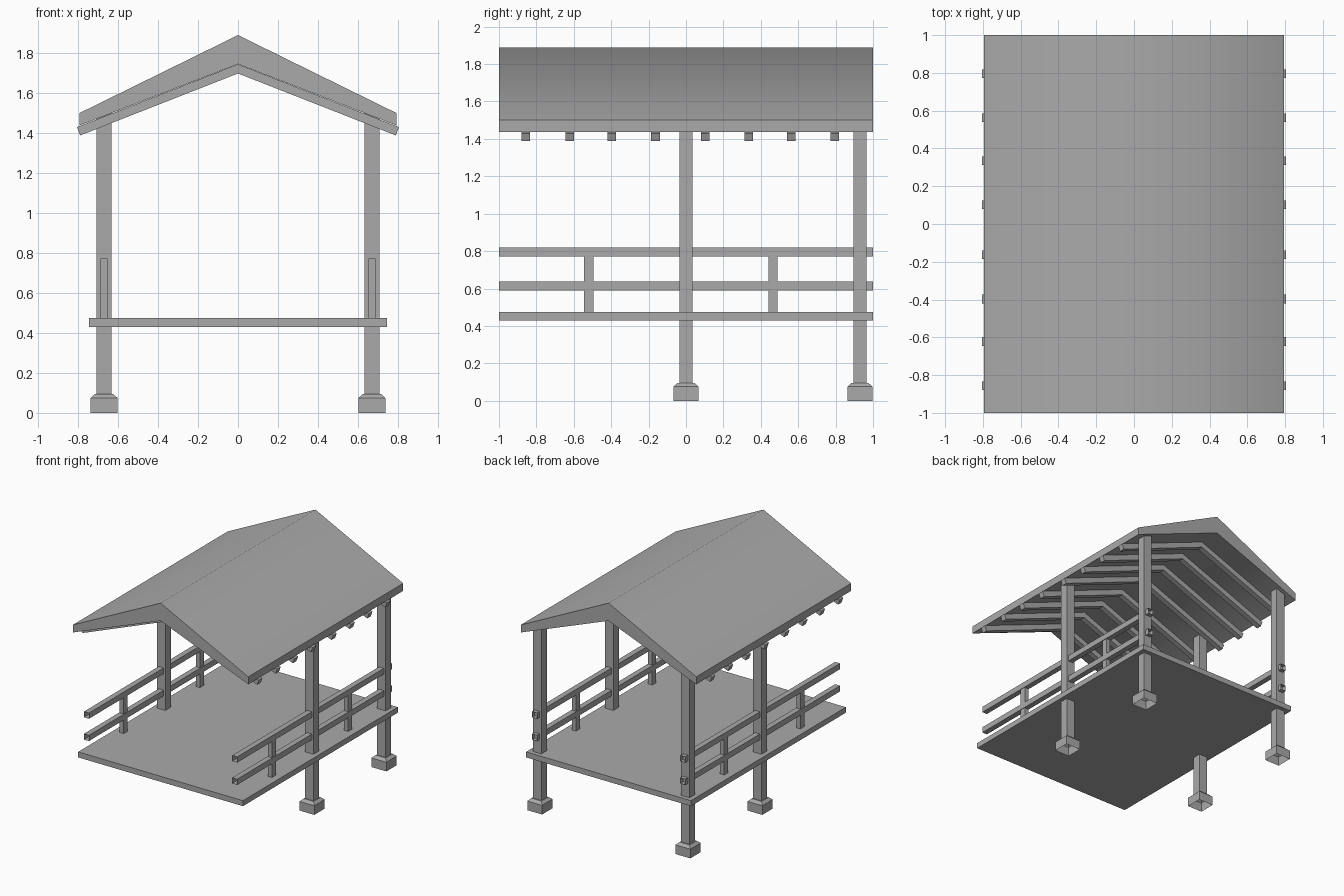
import bpy, bmesh, math

cube = bpy.data.objects.get("Cube")
if cube:
    bpy.data.objects.remove(cube, do_unlink=True)

grey = bpy.data.materials.new("plain_grey")
grey.use_nodes = True
grey.diffuse_color = (0.4, 0.4, 0.4, 1)
grey.node_tree.nodes["Principled BSDF"].inputs["Base Color"].default_value = (0.4, 0.4, 0.4, 1)


def finish(name, bm):
    """Turn a bmesh into a named, coloured object."""
    mesh = bpy.data.meshes.new(name)
    bm.to_mesh(mesh)
    bm.free()
    mesh.materials.append(grey)
    obj = bpy.data.objects.new(name, mesh)
    bpy.context.collection.objects.link(obj)
    return obj


def box(name, x, y, z, open_ends=False):
    """Box from (low, high) ranges; open_ends leaves off the two y faces."""
    bm = bmesh.new()
    bmesh.ops.create_cube(bm, size=1)
    for v in bm.verts:
        for i, (low, high) in enumerate((x, y, z)):
            v.co[i] = high if v.co[i] > 0 else low
    if open_ends:
        bm.normal_update()
        ends = [f for f in bm.faces if abs(f.normal.y) > 0.9]
        bmesh.ops.delete(bm, geom=ends, context='FACES_ONLY')
    return finish(name, bm)


def gable(name, profile, y0, y1):
    """Extrude a right-half profile, mirrored over the ridge, along y."""
    bm = bmesh.new()
    # profile runs ridge top, eave points, ridge bottom
    outline = profile + [(-x, z) for x, z in reversed(profile[1:-1])]
    face = bm.faces.new([bm.verts.new((x, y0, z)) for x, z in outline])
    new = bmesh.ops.extrude_face_region(bm, geom=[face])["geom"]
    moved = [g for g in new if isinstance(g, bmesh.types.BMVert)]
    bmesh.ops.translate(bm, verts=moved, vec=(0, y1 - y0, 0))
    # split the end faces at the ridge so that they are convex
    for y in (y0, y1):
        ridge = [v for v in bm.verts if abs(v.co.x) < 1e-5 and abs(v.co.y - y) < 1e-4]
        bmesh.ops.connect_verts(bm, verts=ridge)
    bmesh.ops.recalc_face_normals(bm, faces=bm.faces)
    return finish(name, bm)


def around(centre, half):
    return (centre - half, centre + half)


def footing(name, x, y):
    """Concrete block with a bevelled top, open underneath."""
    bm = bmesh.new()
    rings = []
    for half, z in ((0.067, 0), (0.067, 0.075), (0.045, 0.095)):
        rings.append([bm.verts.new((x + sx * half, y + sy * half, z))
                      for sx, sy in ((-1, -1), (1, -1), (1, 1), (-1, 1))])
    for low, high in zip(rings, rings[1:]):
        for i in range(4):
            j = (i + 1) % 4
            bm.faces.new((low[i], low[j], high[j], high[i]))
    bm.faces.new(rings[-1])
    finish(name, bm)


# Floor
box("deck", (-0.745, 0.745), (-1, 1), (0.43, 0.475))

# Roof, softly shaded over the ridge
roof = gable("roof", [(0, 1.89), (0.793, 1.5), (0.793, 1.438), (0, 1.745)], -1, 1)
bpy.ops.object.select_all(action='DESELECT')
roof.select_set(True)
bpy.context.view_layer.objects.active = roof
bpy.ops.object.shade_smooth_by_angle(angle=math.radians(58))

# Rafters below the roof
for y in (-0.857, -0.622, -0.397, -0.163, 0.102, 0.335, 0.563, 0.796):
    gable("rafter", [(0, 1.744), (0.805, 1.43), (0.79, 1.388), (0, 1.698)],
          y - 0.023, y + 0.023)

# Posts, footings and railings on both sides
for side, label in ((-1, "right"), (1, "left")):
    x = side * 0.67
    for y, place in ((0, "middle"), (0.93, "back")):
        box(f"{label}_{place}_post", around(x, 0.038), around(y, 0.035), (0.09, 1.51))
        footing(f"{label}_{place}_footing", x, y)
    for z, place in ((0.613, "lower"), (0.795, "upper")):
        box(f"{label}_{place}_rail", around(x, 0.0225), (-1, 1), around(z, 0.0235),
            open_ends=True)
    for y, place in ((-0.52, "front"), (0.465, "back")):
        box(f"{label}_{place}_baluster", around(x, 0.018), around(y, 0.025), (0.475, 0.772))
